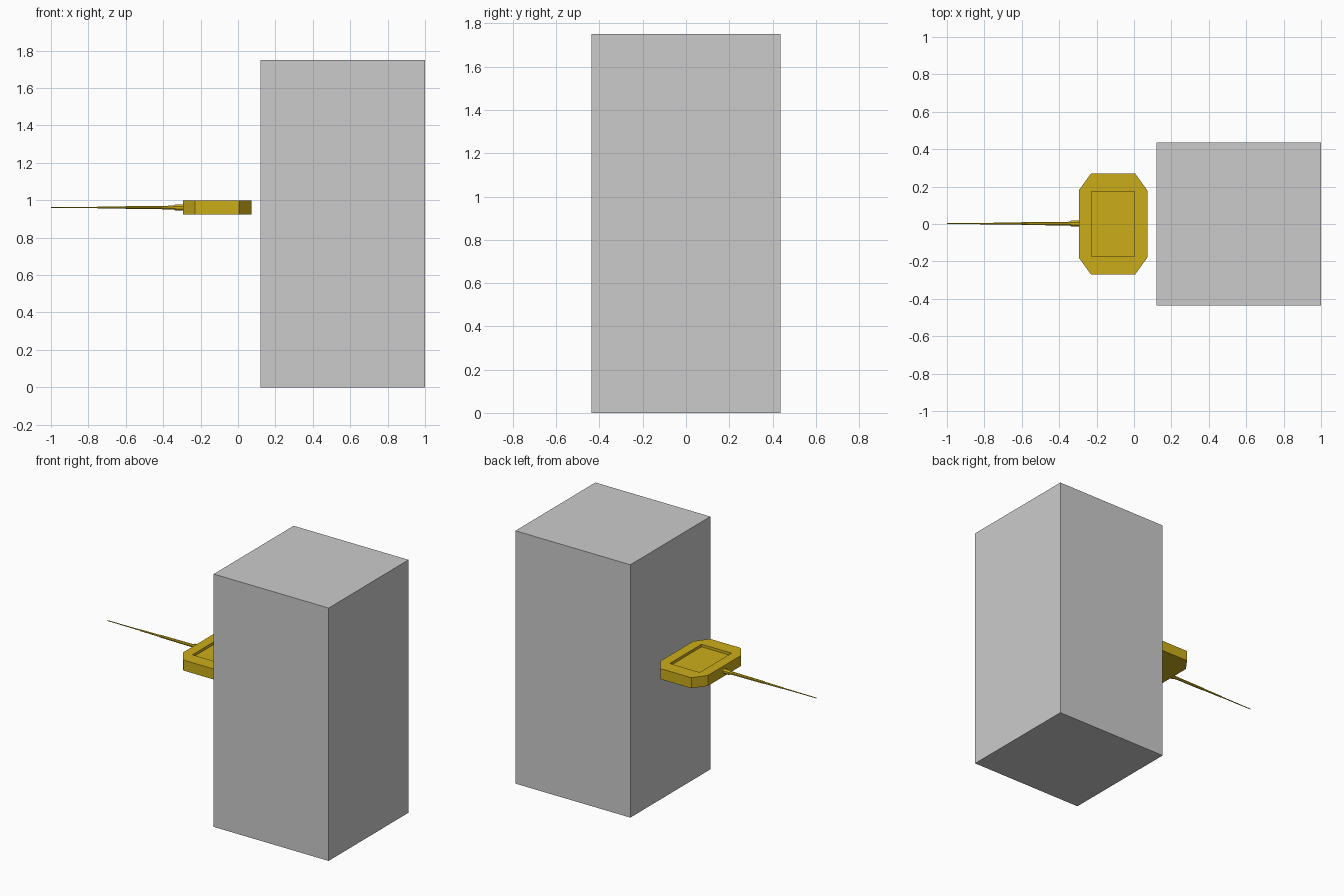
import bpy, bmesh, math
from mathutils import Vector

if "Cube" in bpy.data.objects:
    bpy.data.objects.remove(bpy.data.objects["Cube"])


def finish(name, bm, mat=None):
    bmesh.ops.recalc_face_normals(bm, faces=bm.faces)
    mesh = bpy.data.meshes.new(name)
    bm.to_mesh(mesh)
    bm.free()
    obj = bpy.data.objects.new(name, mesh)
    bpy.context.collection.objects.link(obj)
    if mat:
        mesh.materials.append(mat)
    return obj


yellow = bpy.data.materials.new("yellow")
yellow.diffuse_color = (0.60, 0.42, 0.01, 1)
yellow.use_nodes = True
yellow.node_tree.nodes["Principled BSDF"].inputs["Base Color"].default_value = yellow.diffuse_color

# Tall plain grey block
bm = bmesh.new()
bmesh.ops.create_cube(bm, size=1)
for v in bm.verts:
    v.co = Vector((0.56 + v.co.x * 0.88, v.co.y * 0.874, 0.875 + v.co.z * 1.75))
finish("tall_block", bm)

# Chamfered casing with a recessed rectangular tray on top
CX, Z0, Z1, DEPTH = -0.112, 0.925, 0.998, 0.018
X, Y, CHX, CHY = 0.183, 0.27, 0.118, 0.18
outline = [(CHX, -Y), (X, -CHY), (X, CHY), (CHX, Y),
           (-CHX, Y), (-X, CHY), (-X, -CHY), (-CHX, -Y)]
tray = [(0.115, -0.174), (0.115, 0.174), (-0.115, 0.174), (-0.115, -0.174)]
bm = bmesh.new()


def ring(points, z):
    return [bm.verts.new((CX + x, y, z)) for x, y in points]


low, high = ring(outline, Z0), ring(outline, Z1)
rim, floor = ring(tray, Z1), ring(tray, Z1 - DEPTH)
bm.faces.new(low)
bm.faces.new(floor)
for i in range(8):
    j = (i + 1) % 8
    bm.faces.new((low[i], low[j], high[j], high[i]))
for i in range(4):
    j = (i + 1) % 4
    a, b, c = high[2 * i], high[2 * i + 1], high[(2 * i + 2) % 8]
    bm.faces.new((a, b, rim[i]))
    bm.faces.new((b, c, rim[j], rim[i]))
    bm.faces.new((rim[i], rim[j], floor[j], floor[i]))
finish("casing", bm, yellow)

# Stepped antenna tapering to a thin tip, profile as (x, radius)
profile = [(-0.285, 0.018), (-0.335, 0.017), (-0.345, 0.011), (-0.39, 0.010),
           (-0.60, 0.0085), (-0.601, 0.0065), (-0.75, 0.0055),
           (-0.751, 0.0040), (-0.90, 0.0032), (-1.0, 0.0025)]
SIDES = 8
bm = bmesh.new()
rings = []
for x, r in profile:
    rings.append([bm.verts.new((x, 0.002 + r * math.cos(t), 0.961 + r * math.sin(t)))
                  for t in (2 * math.pi * (k + 0.5) / SIDES for k in range(SIDES))])
for a, b in zip(rings, rings[1:]):
    for k in range(SIDES):
        n = (k + 1) % SIDES
        bm.faces.new((a[k], a[n], b[n], b[k]))
bm.faces.new(rings[0])
bm.faces.new(rings[-1])
finish("antenna", bm, yellow)
